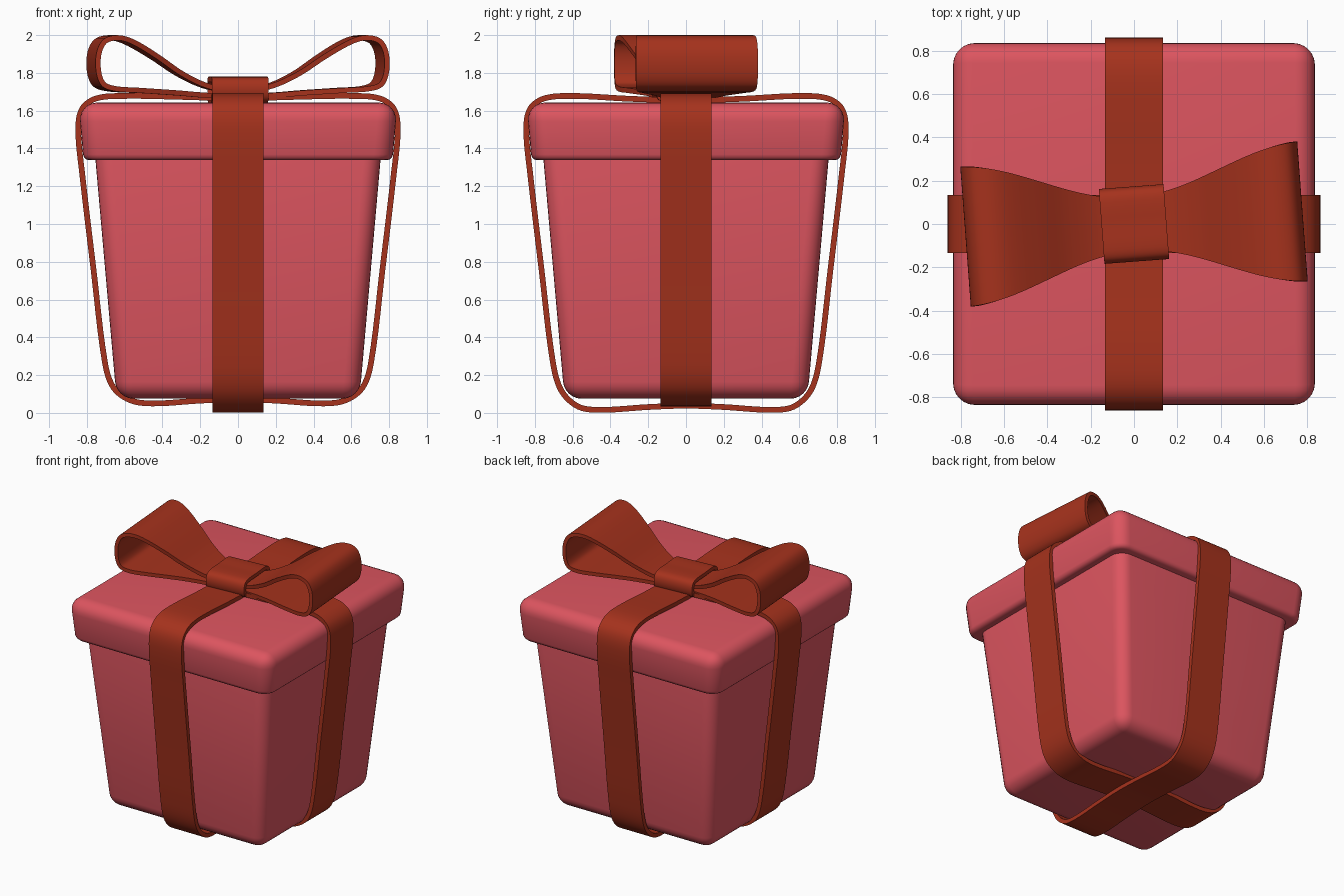
import bpy, bmesh, math
from mathutils import Vector

if "Cube" in bpy.data.objects:
    bpy.data.objects.remove(bpy.data.objects["Cube"])


def material(name, color):
    m = bpy.data.materials.new(name)
    m.diffuse_color = color
    m.use_nodes = True
    m.node_tree.nodes["Principled BSDF"].inputs["Base Color"].default_value = m.diffuse_color
    return m


BOX = material("box_pink", (0.72, 0.09, 0.115, 1))
RIBBON = material("ribbon_red", (0.38, 0.032, 0.012, 1))


def finish(bm, name, mat, angle):
    bmesh.ops.recalc_face_normals(bm, faces=bm.faces)
    me = bpy.data.meshes.new(name)
    bm.to_mesh(me)
    bm.free()
    ob = bpy.data.objects.new(name, me)
    bpy.context.collection.objects.link(ob)
    me.materials.append(mat)
    bpy.ops.object.select_all(action='DESELECT')
    ob.select_set(True)
    bpy.context.view_layer.objects.active = ob
    bpy.ops.object.shade_smooth_by_angle(angle=math.radians(angle))
    return ob


def tapered_box(name, z0, z1, half0, half1, soft, round_z, small):
    """Square frustum; edges touching z=round_z get the soft bevel, the other rim a small one."""
    bm = bmesh.new()
    bmesh.ops.create_cube(bm, size=2)
    for v in bm.verts:
        h, z = (half1, z1) if v.co.z > 0 else (half0, z0)
        v.co = (math.copysign(h, v.co.x), math.copysign(h, v.co.y), z)
    edges = [e for e in bm.edges if any(abs(v.co.z - round_z) < 1e-4 for v in e.verts)]
    bmesh.ops.bevel(bm, geom=edges, offset=soft, segments=6, profile=0.5, affect='EDGES')
    other = z0 if round_z == z1 else z1
    rim = [e for e in bm.edges if all(abs(v.co.z - other) < 1e-4 for v in e.verts)]
    bmesh.ops.bevel(bm, geom=rim, offset=small, segments=3, profile=0.5, affect='EDGES')
    return finish(bm, name, BOX, 40)


def smooth_loop(half, steps):
    """Mirror a half path and sample a smooth closed curve through it."""
    pts = [Vector(p) for p in half] + [Vector((-a, b)) for a, b in half[-2:0:-1]]
    n = len(pts)
    chord = [(pts[(i + 1) % n] - pts[i]).length for i in range(n)]
    tan = [(pts[(i + 1) % n] - pts[i - 1]) / (chord[i] + chord[i - 1]) for i in range(n)]
    out = []
    for i in range(n):
        p, q = pts[i], pts[(i + 1) % n]
        m0, m1 = tan[i] * chord[i], tan[(i + 1) % n] * chord[i]
        for k in range(steps):
            t = k / steps
            out.append(p * (2*t**3 - 3*t**2 + 1) + m0 * (t**3 - 2*t**2 + t)
                       + q * (3*t**2 - 2*t**3) + m1 * (t**3 - t**2))
    return out


def band(name, half, width, turn, thick=0.03, steps=6):
    """Flat closed ribbon in the x-z plane, turned about z. width(a) gives its half width."""
    path = smooth_loop(half, steps)
    n = len(path)
    c, s = math.cos(turn), math.sin(turn)
    bm = bmesh.new()
    rings = []
    for i, p in enumerate(path):
        t = (path[(i + 1) % n] - path[i - 1]).normalized()
        nrm = Vector((-t.y, t.x)) * thick / 2
        w = width(abs(p.x))
        ring = []
        for side, y in ((1, -w), (1, w), (-1, w), (-1, -w)):
            q = p + nrm * side
            ring.append(bm.verts.new((q.x * c - y * s, q.x * s + y * c, q.y)))
        rings.append(ring)
    for i in range(n):
        a, b = rings[i], rings[(i + 1) % n]
        for k in range(4):
            bm.faces.new((a[k], a[(k + 1) % 4], b[(k + 1) % 4], b[k]))
    return finish(bm, name, RIBBON, 45)


# Box body and lid
tapered_box("box_body", 0.075, 1.40, 0.643, 0.76, 0.09, 0.075, 0.01)
tapered_box("box_lid", 1.338, 1.643, 0.818, 0.845, 0.10, 1.643, 0.03)


# Ribbons wrapped around the box, one per direction
def wrap(top, drop):
    return [(0, top), (0.3, top + 0.008), (0.6, 1.678), (0.75, 1.665), (0.825, 1.61),
            (0.846, 1.5), (0.823, 1.25), (0.765, 0.76), (0.705, 0.27),
            (0.66, 0.135 - drop / 2), (0.57, 0.067 - drop), (0.45, 0.05 - drop),
            (0.2, 0.065 - drop), (0, 0.072 - drop)]


band("ribbon_side_to_side", wrap(1.665, 0), lambda a: 0.135, 0)
band("ribbon_front_to_back", wrap(1.655, 0.034), lambda a: 0.135, math.pi / 2)

# Bow with two loops, pinched in the middle
TURN = math.radians(4.3)


def bow_width(a):
    t = min(max((a - 0.05) / 0.75, 0), 1)
    return 0.13 + 0.195 * t * t * (3 - 2 * t)


bow = [(0, 1.715), (0.15, 1.725), (0.3, 1.79), (0.45, 1.89), (0.58, 1.965), (0.66, 1.986),
       (0.73, 1.967), (0.763, 1.90), (0.763, 1.80), (0.735, 1.738), (0.67, 1.716),
       (0.55, 1.708), (0.35, 1.695), (0.15, 1.68), (0, 1.68)]
band("bow_loops", bow, bow_width, TURN, thick=0.027)

# Band tied around the middle of the bow
knot = [(0, 1.765), (0.11, 1.765), (0.148, 1.752), (0.16, 1.713),
        (0.148, 1.67), (0.11, 1.657), (0, 1.657)]
band("bow_knot", knot, lambda a: 0.15, TURN + math.pi / 2, thick=0.027)
